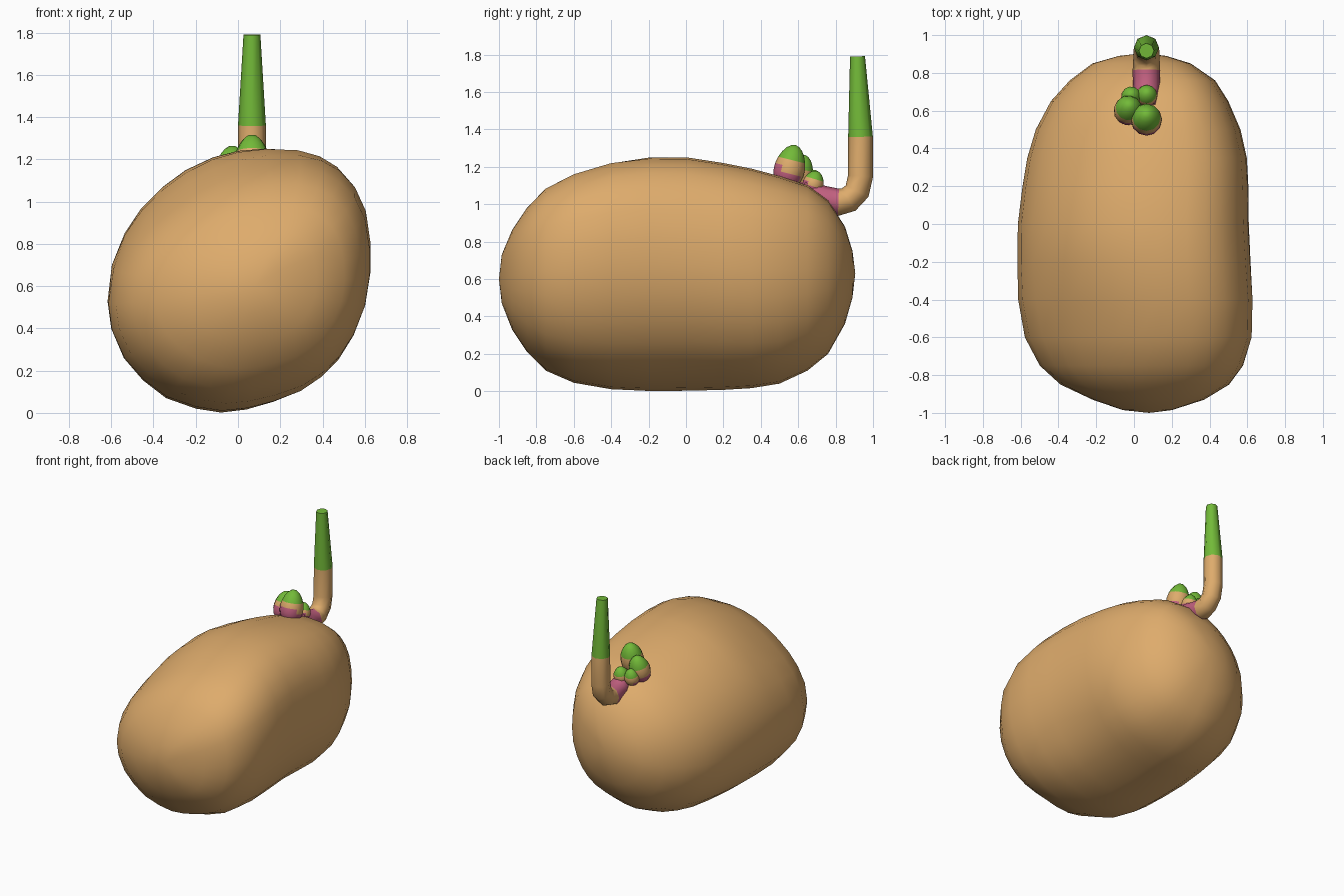
import bpy, bmesh, math
from mathutils import Vector

cube = bpy.data.objects.get("Cube")
if cube:
    bpy.data.objects.remove(cube, do_unlink=True)


def make_material(name, colour):
    mat = bpy.data.materials.new(name)
    mat.use_nodes = True
    mat.diffuse_color = (*colour, 1)
    mat.node_tree.nodes["Principled BSDF"].inputs["Base Color"].default_value = (*colour, 1)
    return mat


TAN = make_material("tan skin", (0.73, 0.41, 0.15))
PINK = make_material("pink sprout base", (0.55, 0.12, 0.22))
GREEN = make_material("green shoot", (0.17, 0.49, 0.04))


def finish(name, bm, materials, angle=50):
    """Turn a bmesh into a smooth-shaded object."""
    bmesh.ops.recalc_face_normals(bm, faces=bm.faces[:])
    mesh = bpy.data.meshes.new(name)
    bm.to_mesh(mesh)
    bm.free()
    for mat in materials:
        mesh.materials.append(mat)
    obj = bpy.data.objects.new(name, mesh)
    bpy.context.collection.objects.link(obj)
    bpy.ops.object.select_all(action="DESELECT")
    obj.select_set(True)
    bpy.context.view_layer.objects.active = obj
    bpy.ops.object.shade_smooth_by_angle(angle=math.radians(angle))


def bridge(bm, rings, material_rule=lambda i: 0):
    """Join successive rings of points with quads and return the vertex rings."""
    loops = [[bm.verts.new(p) for p in ring] for ring in rings]
    for i, (a, b) in enumerate(zip(loops, loops[1:])):
        for j in range(len(a)):
            k = (j + 1) % len(a)
            face = bm.faces.new((a[j], a[k], b[k], b[j]))
            face.material_index = material_rule(i)
    return loops


# Tuber body: one lopsided outline, fitted to changing bounds along the length
OUTLINE = [(.13, 1.25), (.28, 1.24), (.38, 1.21), (.46, 1.16), (.53, 1.08), (.58, .97),
           (.607, .82), (.615, .68), (.6, .52), (.55, .37), (.48, .25), (.4, .165),
           (.3, .095), (.17, .045), (.04, .012), (-.08, 0), (-.2, .02), (-.34, .07),
           (-.45, .155), (-.54, .26), (-.6, .4), (-.618, .53), (-.6, .7), (-.54, .85),
           (-.46, .97), (-.36, 1.07), (-.25, 1.15), (-.12, 1.21), (0, 1.24)]
# y, left x, right x, low z, high z
STATIONS = [(-.985, -.06, .2, .47, .73), (-.93, -.22, .37, .33, .86),
            (-.85, -.39, .5, .21, .98), (-.75, -.5, .57, .11, 1.08),
            (-.6, -.58, .61, .045, 1.15), (-.4, -.615, .615, .01, 1.21),
            (-.2, -.618, .615, 0, 1.245), (0, -.615, .612, 0, 1.25),
            (.2, -.59, .61, .005, 1.22), (.35, -.565, .6, .015, 1.19),
            (.5, -.52, .565, .04, 1.15), (.65, -.44, .5, .11, 1.1),
            (.76, -.34, .43, .2, 1.02), (.85, -.22, .3, .36, .88),
            (.89, -.08, .17, .5, .75)]
# direction in degrees, y, spread, height: waist, upper swell, upper hollow
LOBES = [(-42, .05, .36, -.025), (42, -.5, .3, .035), (128, -.55, .3, -.04)]


def body_ring(y, x0, x1, z0, z1):
    ring = []
    centre = Vector(((x0 + x1) / 2, y, (z0 + z1) / 2))
    for px, pz in OUTLINE:
        u, v = (px + .618) / 1.233, pz / 1.25
        p = Vector((x0 + u * (x1 - x0), y, z0 + v * (z1 - z0)))
        angle = math.atan2(v - .5, u - .5)
        push = sum(height * max(0, math.cos(angle - math.radians(toward))) ** 4
                   * math.exp(-((y - at) / spread) ** 2)
                   for toward, at, spread, height in LOBES)
        ring.append(p + (p - centre).normalized() * push)
    return ring


bm = bmesh.new()
loops = bridge(bm, [body_ring(*s) for s in STATIONS])
for loop, tip in ((loops[0], (.08, -1, .6)), (loops[-1], (.05, .905, .63))):
    pole = bm.verts.new(tip)
    for j in range(len(loop)):
        bm.faces.new((loop[j], loop[(j + 1) % len(loop)], pole))
finish("tuber_body", bm, [TAN], 80)

# Long shoot: tapering tube that leaves the body backwards and bends up
SHOOT_X = .066
PATH = [(.62, 1.08, .06), (.72, 1.03, .072), (.815, 1.01, .073), (.87, 1.025, .07),
        (.915, 1.07, .068), (.933, 1.15, .067), (.933, 1.36, .066), (.917, 1.79, .04)]
rings = []
for i, (y, z, r) in enumerate(PATH):
    before, after = PATH[max(i - 1, 0)], PATH[min(i + 1, len(PATH) - 1)]
    along = Vector((0, after[0] - before[0], after[1] - before[1])).normalized()
    side = Vector((1, 0, 0))
    up = along.cross(side)
    angles = [math.tau * j / 8 for j in range(8)]
    rings.append([Vector((SHOOT_X, y, z)) + r * (math.cos(a) * side + math.sin(a) * up)
                  for a in angles])
bm = bmesh.new()
loops = bridge(bm, rings, lambda i: 1 if i < 2 else 2 if i == len(PATH) - 2 else 0)
bm.faces.new(loops[0]).material_index = 1
bm.faces.new(loops[-1]).material_index = 2
finish("long_shoot", bm, [TAN, PINK, GREEN])


# Buds: egg shapes leaning along an axis, banded pink, tan and green
def bud(name, centre, radius, half_height, lean):
    bm = bmesh.new()
    bmesh.ops.create_uvsphere(bm, u_segments=12, v_segments=10, radius=1)
    turn = Vector(lean).to_track_quat("Z", "Y")
    for face in bm.faces:
        middle = face.calc_center_median()
        # the pink band rises towards the front
        pink_top = -.3 - .25 * (turn @ middle).y
        face.material_index = 2 if middle.z > .2 else 1 if middle.z < pink_top else 0
    for v in bm.verts:
        taper = radius * (1 - .15 * v.co.z)
        v.co = Vector(centre) + turn @ Vector((v.co.x * taper, v.co.y * taper,
                                               v.co.z * half_height))
    finish(name, bm, [TAN, PINK, GREEN], 60)


bud("large_bud", (.066, .556, 1.2), .082, .12, (0, .25, 1))
bud("medium_bud", (-.03, .605, 1.16), .076, .108, (.05, .3, 1))
bud("small_bud", (.068, .682, 1.115), .056, .065, (0, .3, 1))
bud("tiny_bud", (-.015, .675, 1.12), .054, .065, (-.05, .3, 1))
